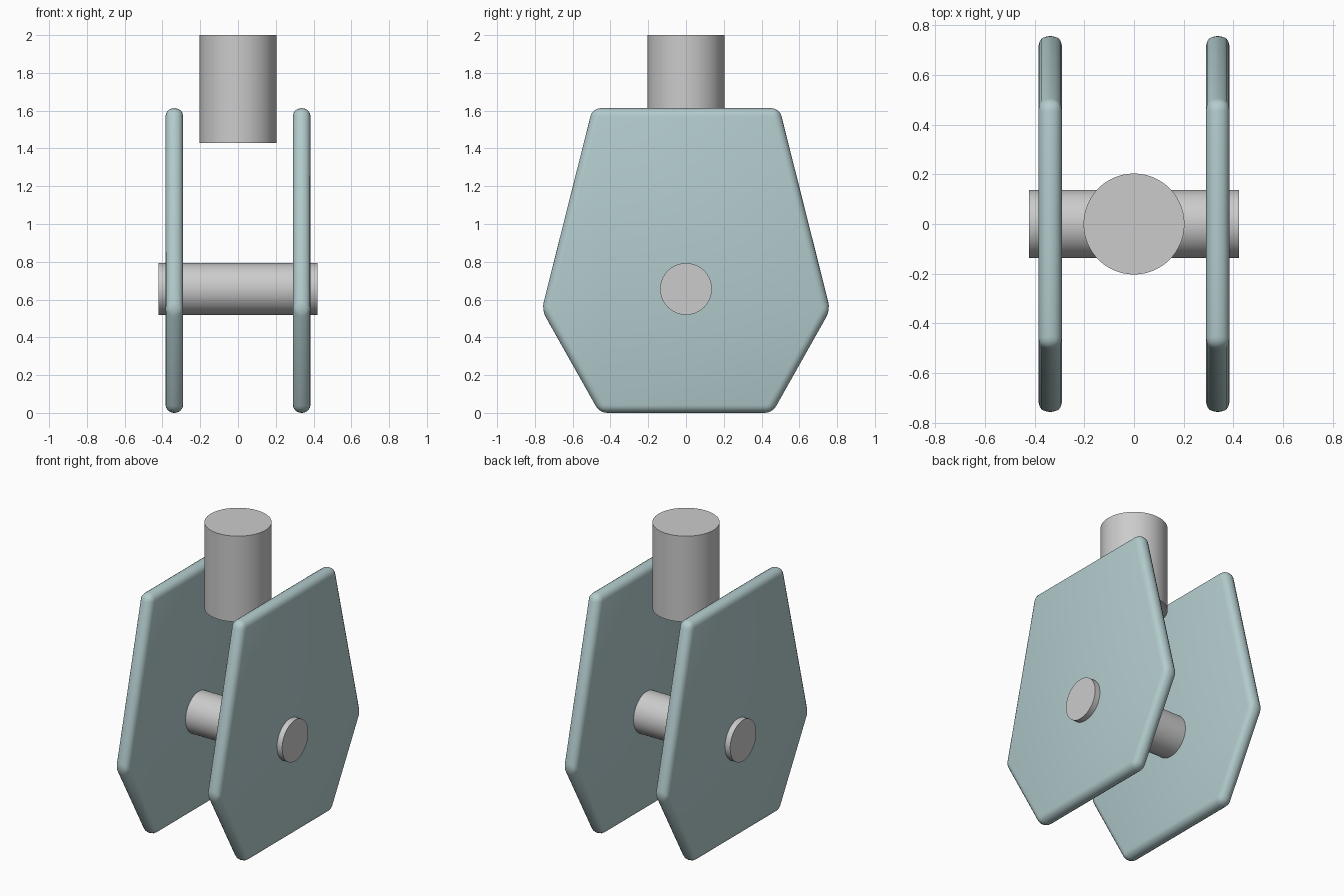
import bpy, bmesh, math

if "Cube" in bpy.data.objects:
    bpy.data.objects.remove(bpy.data.objects["Cube"])

steel = bpy.data.materials.new("teal_paint")
steel.diffuse_color = (0.45, 0.6, 0.61, 1)
steel.use_nodes = True
steel.node_tree.nodes["Principled BSDF"].inputs["Base Color"].default_value = steel.diffuse_color


def smooth(obj):
    bpy.ops.object.select_all(action='DESELECT')
    obj.select_set(True)
    bpy.context.view_layer.objects.active = obj
    bpy.ops.object.shade_smooth_by_angle(angle=math.radians(35))


def rod(name, radius, length, location, rotation=(0, 0, 0)):
    bpy.ops.mesh.primitive_cylinder_add(vertices=64, radius=radius, depth=length,
                                        location=location, rotation=rotation)
    obj = bpy.context.object
    obj.name = name
    smooth(obj)


# Half outline of a side plate (y, z), mirrored across y
half = [(0.457, 0.005 - 0.005), (0.764, 0.545), (0.495, 1.613)]
outline = half + [(-y, z) for y, z in reversed(half)]


def plate(name, x, thickness=0.093):
    bm = bmesh.new()
    face = bm.faces.new([bm.verts.new((x - thickness / 2, y, z)) for y, z in outline])
    ext = bmesh.ops.extrude_face_region(bm, geom=[face])
    moved = [v for v in ext["geom"] if isinstance(v, bmesh.types.BMVert)]
    bmesh.ops.translate(bm, verts=moved, vec=(thickness, 0, 0))
    bmesh.ops.recalc_face_normals(bm, faces=bm.faces)
    # Rounded rim and corners
    bmesh.ops.bevel(bm, geom=bm.edges[:], offset=0.042, offset_type='OFFSET',
                    segments=4, profile=0.5, affect='EDGES', clamp_overlap=True)
    mesh = bpy.data.meshes.new(name)
    bm.to_mesh(mesh)
    bm.free()
    mesh.materials.append(steel)
    obj = bpy.data.objects.new(name, mesh)
    bpy.context.collection.objects.link(obj)
    smooth(obj)


# Two side plates
for side, name in ((-1, "left_plate"), (1, "right_plate")):
    plate(name, side * 0.337)

# Cross axle through both plates, and the upright stem
rod("axle", 0.137, 0.843, (0, 0, 0.656), (0, math.pi / 2, 0))
rod("stem", 0.203, 0.572, (0, 0, 1.714))
